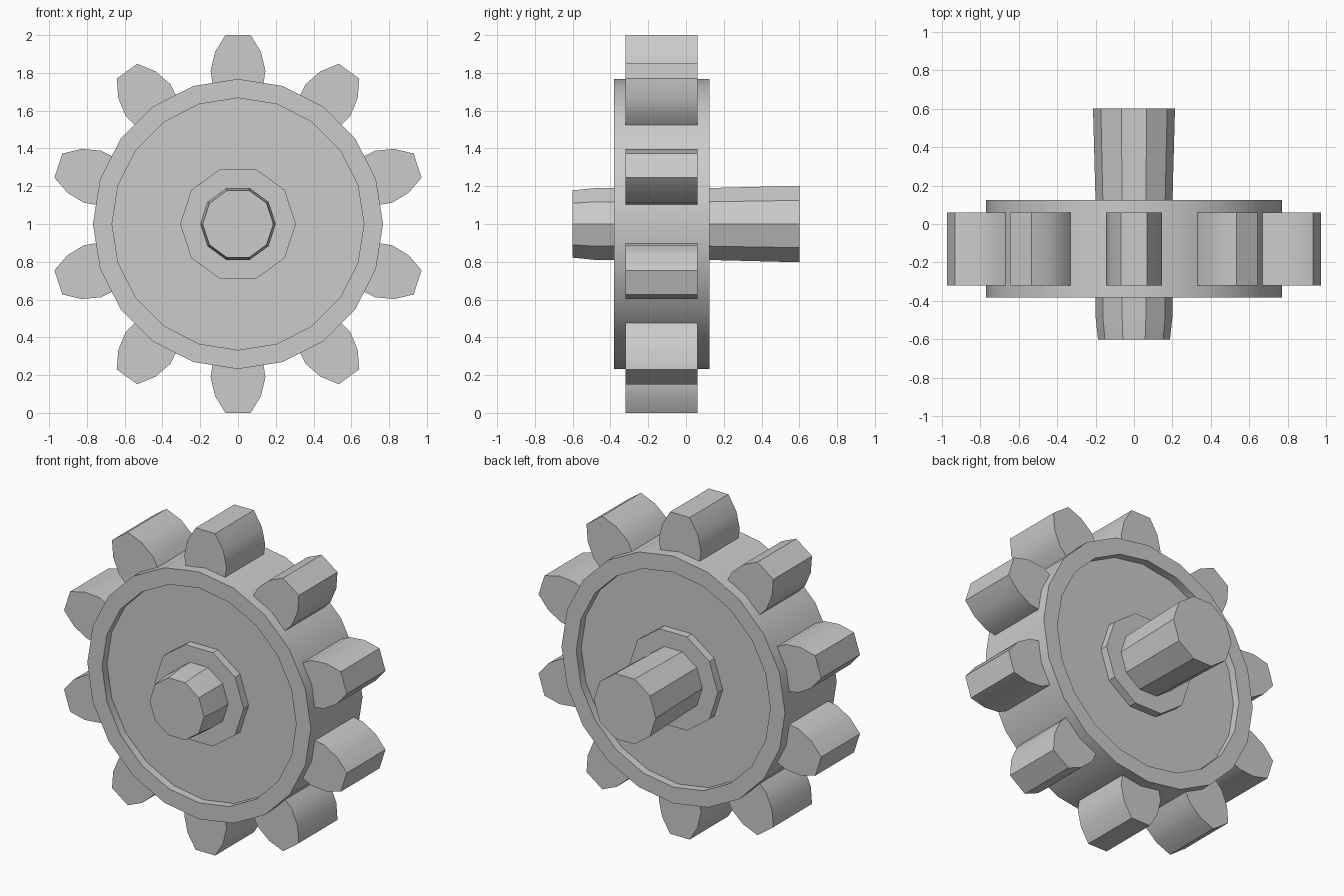
import bpy, bmesh, math
from mathutils import Matrix

if "Cube" in bpy.data.objects:
    bpy.data.objects.remove(bpy.data.objects["Cube"])

CENTRE_Z = 1.0

grey = bpy.data.materials.new("plain grey")
grey.diffuse_color = (0.6, 0.6, 0.6, 1)
grey.use_nodes = True
grey.node_tree.nodes["Principled BSDF"].inputs["Base Color"].default_value = grey.diffuse_color


def finish(name, bm):
    bmesh.ops.recalc_face_normals(bm, faces=bm.faces)
    mesh = bpy.data.meshes.new(name)
    bm.to_mesh(mesh)
    bm.free()
    mesh.materials.append(grey)
    obj = bpy.data.objects.new(name, mesh)
    bpy.context.collection.objects.link(obj)
    bpy.ops.object.select_all(action='DESELECT')
    obj.select_set(True)
    bpy.context.view_layer.objects.active = obj
    bpy.ops.object.shade_smooth_by_angle(angle=math.radians(25))
    return obj


def lathe(name, profile, sides):
    """Turn (radius, y) points around the wheel axis and cap both ends."""
    bm = bmesh.new()
    rings = []
    for r, y in profile:
        rings.append([bm.verts.new((r * math.cos(2 * math.pi * i / sides), y,
                                    CENTRE_Z + r * math.sin(2 * math.pi * i / sides)))
                      for i in range(sides)])
    for a, b in zip(rings, rings[1:]):
        for i in range(sides):
            j = (i + 1) % sides
            bm.faces.new((a[i], a[j], b[j], b[i]))
    bm.faces.new(rings[0])
    bm.faces.new(rings[-1])
    return finish(name, bm)


# wheel body with a shallow recess on both faces
lathe("wheel_body", [(0.667, -0.333), (0.667, -0.382), (0.768, -0.382),
                     (0.768, 0.125), (0.667, 0.125), (0.667, 0.076)], 20)

# raised hub
lathe("hub", [(0.306, -0.382), (0.306, 0.125)], 10)

# axle, chamfered at the front and widening to the back
lathe("axle", [(0.187, -0.6), (0.2, -0.48), (0.2, 0.12), (0.213, 0.6)], 10)

# ten teeth around the rim: half outline (half width, radius), mirrored
half = [(0.128, 0.70), (0.145, 0.81), (0.122, 0.91), (0.067, 1.0)]
outline = half + [(-x, z) for x, z in reversed(half)]
for k in range(10):
    bm = bmesh.new()
    face = bm.faces.new([bm.verts.new((x, -0.32, z)) for x, z in outline])
    ext = bmesh.ops.extrude_face_region(bm, geom=[face], use_keep_orig=True)
    moved = [g for g in ext["geom"] if isinstance(g, bmesh.types.BMVert)]
    bmesh.ops.translate(bm, verts=moved, vec=(0, 0.38, 0))
    bm.transform(Matrix.Translation((0, 0, CENTRE_Z)) @
                 Matrix.Rotation(math.radians(36 * k), 4, 'Y'))
    finish("tooth_%d" % (k + 1), bm)
